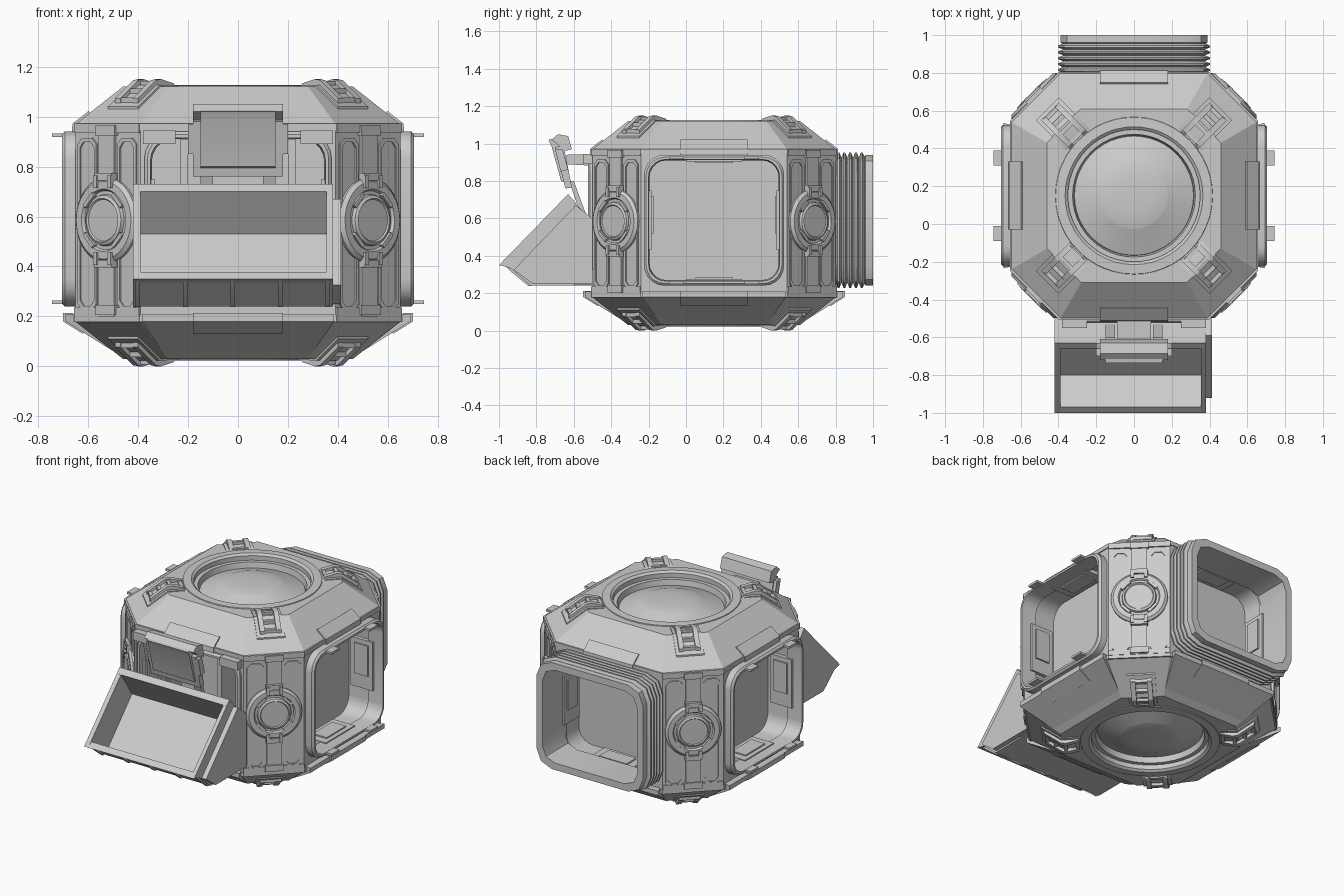
import bpy, bmesh
from math import pi, cos, sin, radians
from mathutils import Matrix

if "Cube" in bpy.data.objects:
    bpy.data.objects.remove(bpy.data.objects["Cube"])

I = Matrix.Identity(4)
FLIP = Matrix.Translation((0, 0, 1.15)) @ Matrix.Diagonal((1, 1, -1, 1))  # top <-> bottom
FACE_Z = 0.59


def turn(deg):
    """Local frame: module centre is origin, the face looks to -y."""
    return Matrix.Translation((0, 0.15, 0)) @ Matrix.Rotation(radians(deg), 4, 'Z')


def finish(name, bm, M=I):
    bmesh.ops.transform(bm, matrix=M, verts=bm.verts)
    bmesh.ops.recalc_face_normals(bm, faces=bm.faces)
    me = bpy.data.meshes.new(name)
    bm.to_mesh(me)
    bm.free()
    ob = bpy.data.objects.new(name, me)
    bpy.context.collection.objects.link(ob)
    return ob


def loft(name, rings, M=I, closed=False, caps=True):
    bm = bmesh.new()
    vs = [[bm.verts.new(p) for p in r] for r in rings]
    n = len(vs[0])
    for i in range(len(vs) if closed else len(vs) - 1):
        a, b = vs[i], vs[(i + 1) % len(vs)]
        for j in range(n):
            bm.faces.new((a[j], a[(j + 1) % n], b[(j + 1) % n], b[j]))
    if caps and not closed:
        bm.faces.new(vs[0])
        bm.faces.new(vs[-1])
    return finish(name, bm, M)


def prism(name, pts, x0, x1, M=I):
    """Side profile in (y, z) swept along x."""
    return loft(name, [[(x, y, z) for y, z in pts] for x in (x0, x1)], M)


def box(name, x0, x1, y0, y1, z0, z1, M=I):
    return prism(name, [(y0, z0), (y1, z0), (y1, z1), (y0, z1)], x0, x1, M)


def hull(name, pts, M=I):
    bm = bmesh.new()
    for p in pts:
        bm.verts.new(p)
    bmesh.ops.convex_hull(bm, input=bm.verts)
    return finish(name, bm, M)


def lathe(name, prof, M=I, n=48, closed=False):
    return loft(name, [[(r * cos(2 * pi * k / n), r * sin(2 * pi * k / n), z)
                        for k in range(n)] for r, z in prof], M, closed)


def rsq(y, w, h, r, n=5):
    """Rounded rectangle in the xz plane at depth y."""
    out = []
    for q, (sx, sz) in enumerate(((1, 1), (-1, 1), (-1, -1), (1, -1))):
        for k in range(n + 1):
            a = (q + k / n) * pi / 2
            out.append((sx * (w - r) + r * cos(a), y, FACE_Z + sz * (h - r) + r * sin(a)))
    return out


def octagon(z, a, b):
    return [(b, -a, z), (a, -b, z), (a, b, z), (b, a, z),
            (-b, a, z), (-a, b, z), (-a, -b, z), (-b, -a, z)]


# octagonal hull with recessed doorways and round hatch wells
C = turn(0)
body = loft('module_body', [octagon(.03, .46, .28), octagon(.18, .65, .39),
                            octagon(.97, .65, .39), octagon(1.12, .46, .28)], C)
cutters = [loft('cutter', [rsq(-.85, .36, .34, .1), rsq(-.45, .36, .34, .1)], turn(a))
           for a in (0, 90, 180, 270)]
cutters += [lathe('cutter', [(.365, 1.03), (.365, 1.3)], C @ m) for m in (I, FLIP)]
for c in cutters:
    c.hide_render = True
    mod = body.modifiers.new('cut', 'BOOLEAN')
    mod.object, mod.operation, mod.solver = c, 'DIFFERENCE', 'EXACT'
    bpy.context.view_layer.objects.active = body
    bpy.ops.object.modifier_apply(modifier=mod.name)
    bpy.data.objects.remove(c)

# thin seam bands round the shoulders
for m in (I, FLIP):
    loft('shoulder_band', [octagon(.945, .645, .387), octagon(.945, .656, .394),
                           octagon(.972, .656, .394), octagon(.972, .645, .387)], C @ m, closed=True)

# round hatches, top and bottom: rim, stepped inner rim, raised conical window
for m, nm in ((I, 'top_hatch'), (FLIP, 'bottom_hatch')):
    lathe(nm + '_rim', [(.42, 1.11), (.415, 1.125), (.365, 1.127), (.35, 1.115), (.35, 1.035), (.37, 1.035)],
          C @ m, closed=True)
    lathe(nm + '_inner_rim', [(.352, 1.035), (.352, 1.085), (.325, 1.085), (.315, 1.035)], C @ m, closed=True)
    lathe(nm + '_window', [(.32, 1.035), (.315, 1.05), (.18, 1.098), (.175, 1.1), (.09, 1.108), (.01, 1.11)], C @ m)

# four doorways
for a in (0, 90, 180, 270):
    M = turn(a)
    d = .705 if a in (90, 270) else .675
    loft('door_frame', [rsq(-.6, .375, .35, .11), rsq(-d + .012, .375, .35, .11),
                        rsq(-d, .363, .338, .1), rsq(-d, .35, .325, .09),
                        rsq(-.6, .345, .32, .09)], M, closed=True)
    # lining panels on floor, ceiling and sides
    for m in (I, FLIP):
        z = .25 if m is I else .22
        box('doorway_floor_panel', -.15, .15, -.64, -.48, z, z + .025, M @ m)
        box('doorway_floor_step', -.1, .1, -.61, -.51, z + .02, z + .033, M @ m)
    for s in (-1, 1):
        box('doorway_side_panel', s * .36, s * .335, -.64, -.48, .43, .75, M)
        box('doorway_side_plate', s * .34, s * .325, -.61, -.51, .52, .72, M)
    # thick lower skirt and small tabs on both slopes
    hull('lower_skirt', [(s * w, y, z) for s in (-1, 1) for w, y, z in
                         ((.28, -.45, .03), (.385, -.69, .18), (.385, -.69, .21),
                          (.36, -.6, .21), (.28, -.45, .2))], M)
    prism('lower_tab', [(-.66, .213), (-.7, .213), (-.7, .18), (-.622, .131), (-.6, .15)], -.18, .18, M)
    prism('upper_tab', [(-.62, .94), (-.665, .94), (-.662, .972), (-.598, 1.022), (-.57, 1.0)], -.18, .18, M)
    if a in (90, 270):
        for s in (-1, 1):
            for z in (.918, .25):
                box('frame_lug', s * .16, s * .24, -.745, -.66, z, z + .014, M)

# four corner posts with portholes, straps and panels
F = .735
for a in (45, 135, 225, 315):
    M = turn(a)
    P = M @ Matrix.Translation((0, -F, .585)) @ Matrix.Rotation(pi / 2, 4, 'X')
    lathe('porthole', [(.17, -.01), (.17, .012), (.155, .026), (.125, .026), (.118, .014), (.104, .014),
                       (.1, .028), (.088, .034), (.083, .028), (.01, .028)], P)
    for k in range(4):
        R = P @ Matrix.Rotation(k * pi / 2 + pi / 4, 4, 'Z')
        box('porthole_grip', .105, .122, -.035, .035, .01, .033, R)
    for z0, z1 in ((.2, .43), (.74, .96)):
        box('post_strap', -.045, .045, -F - .012, -F + .01, z0, z1, M)
    for m in (I, Matrix.Translation((0, 0, 1.17)) @ Matrix.Diagonal((1, 1, -1, 1))):
        box('porthole_clip', -.05, .05, -F - .03, -F, .745, .775, M @ m)
        for s in (-1, 1):
            box('porthole_clip_leg', s * .03, s * .05, -F - .036, -F, .715, .765, M @ m)
        box('post_cap', -.184, .184, -F - .01, -F + .01, .935, .97, M @ m)
        box('post_foot', -.055, .055, -F - .02, -F, .925, .965, M @ m)
    for s in (-1, 1):
        # chamfered side panels
        p = [(.06, .25), (.06, .89), (.085, .915), (.14, .915), (.165, .89), (.165, .25), (.14, .225), (.085, .225)]
        q = [(.0725 + (x - .06) * .76, .57 + (z - .57) * .95) for x, z in p]
        loft('post_panel', [[(s * x, -F + .005, z) for x, z in p], [(s * x, -F - .008, z) for x, z in p],
                            [(s * x, -F - .008, z) for x, z in q], [(s * x, -F - .001, z) for x, z in q]], M)
    # slotted clamps folded over the roof and floor edges
    for m in (I, FLIP):
        prism('clamp_pad', [(-.41, 1.115), (-.43, 1.124), (-.527, 1.126), (-.65, 1.04), (-.65, 1.02), (-.52, 1.11)],
              -.085, .085, M @ m)
        rail = [(-.41, 1.115), (-.43, 1.133), (-.5, 1.15), (-.53, 1.145), (-.63, 1.073), (-.63, 1.045), (-.52, 1.12)]
        for s in (-1, 1):
            prism('clamp_rail', rail, s * .035, s * .065, M @ m)
        for y, z in ((-.435, 1.122), (-.505, 1.134), (-.565, 1.103), (-.615, 1.068)):
            box('clamp_rung', -.05, .05, y - .011, y + .011, z - .02, z + .009, M @ m)

# ribbed docking sleeve at the back
rings = [rsq(-.62, .375, .335, .1, 2)]
for k in range(5):
    y = -.65 - k * .031
    rings += [rsq(y, .375, .335, .1, 2), rsq(y - .011, .402, .362, .11, 2), rsq(y - .02, .402, .362, .11, 2)]
rings += [rsq(-.805, .38, .34, .1, 2), rsq(-.81, .388, .35, .11, 2), rsq(-.85, .388, .35, .11, 2),
          rsq(-.85, .345, .305, .09, 2), rsq(-.62, .345, .305, .09, 2)]
loft('docking_sleeve', rings, turn(180), closed=True)

# tilted open tray at the front
outer = [(-.63, .73), (-.53, .61), (-.5, .58), (-.5, .24), (-.83, .24), (-.94, .335), (-1, .35)]
prism('tray_shell', outer + [(-.97, .378), (-.8, .262), (-.545, .53), (-.66, .7)], -.42, .38)
for x0, x1 in ((-.42, -.39), (.355, .38)):
    prism('tray_side', outer, x0, x1)
prism('tray_side_box', [(-.59, .67), (-.5, .6), (-.5, .25), (-.82, .25), (-.92, .325)], .38, .412)
for k in range(5):
    x = -.41 + k * .19
    prism('tray_rib', [(-.965, .343), (-.94, .318), (-.84, .237), (-.81, .245), (-.9, .32)], x, x + .018)
box('tray_mount', -.4, .4, -.6, -.48, .245, .33)

# control screen on an arm above the tray
prism('screen_case', [(-.7, .98), (-.645, .76), (-.61, .765), (-.655, .99)], -.18, .18)
prism('screen_face', [(-.735, 1.02), (-.72, .99), (-.668, .8), (-.64, .79), (-.68, 1.03)], -.15, .15)
prism('screen_hood', [(-.72, 1.02), (-.685, 1.05), (-.63, 1.04), (-.61, .97), (-.65, .96), (-.69, 1.0)], -.18, .18)
prism('screen_arm', [(-.64, .94), (-.48, .945), (-.48, .88), (-.64, .89)], -.09, .09)
for s in (-1, 1):
    prism('screen_clip', [(-.7, .97), (-.67, .85), (-.63, .86), (-.66, .97)], s * .18, s * .2)
    prism('screen_strut', [(-.625, .8), (-.6, .8), (-.53, .61), (-.56, .61)], s * .1, s * .15)
    box('front_hinge', s * .25, s * .38, -.55, -.49, .89, .945)
    box('front_inner_rail', s * .2, s * .23, -.5, -.3, .5, .91)

# crisp edges, smooth curves
for ob in bpy.data.objects:
    ob.select_set(True)
bpy.context.view_layer.objects.active = body
bpy.ops.object.shade_smooth_by_angle(angle=radians(25))
